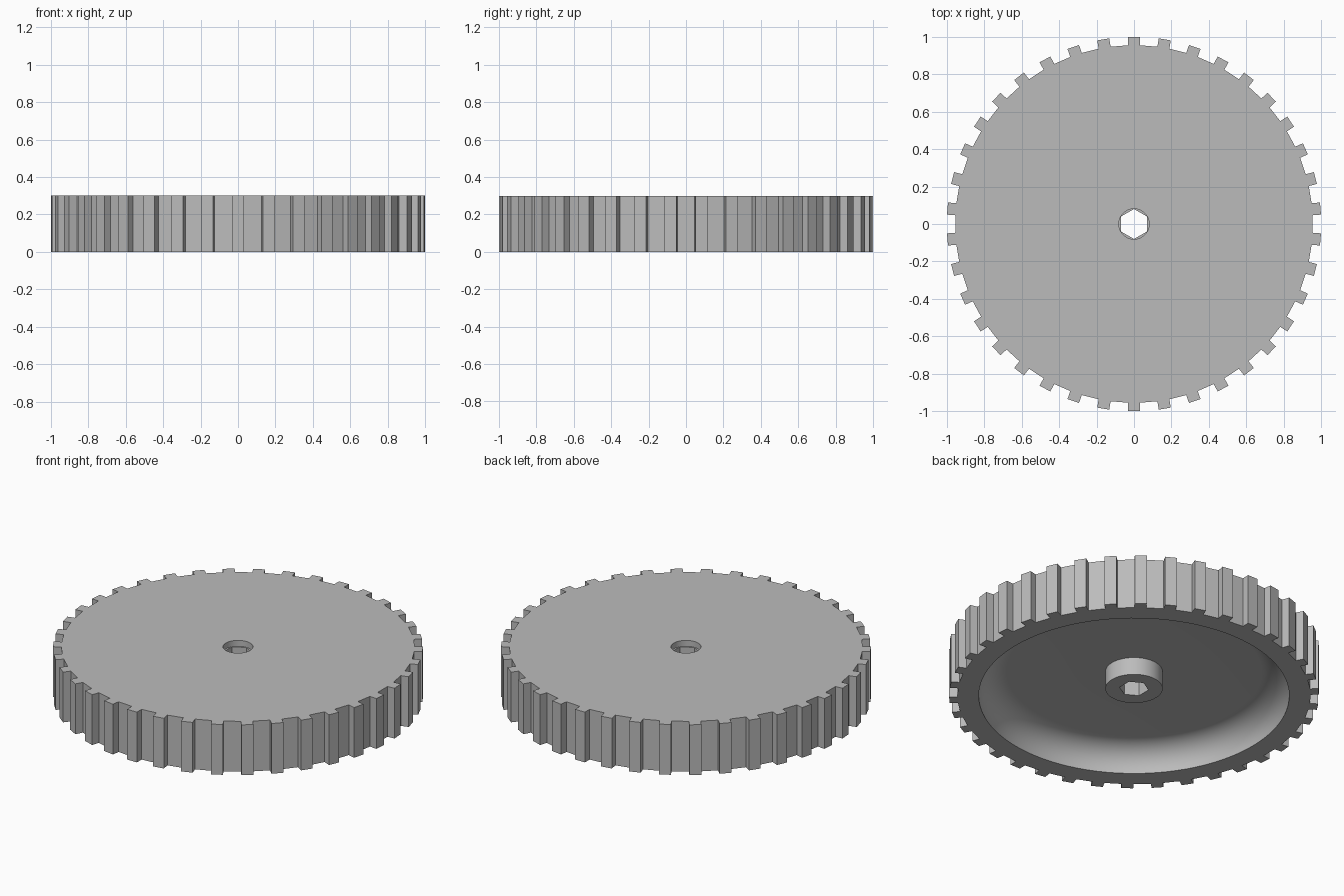
import bpy, bmesh, math
from mathutils import Matrix, Vector

if "Cube" in bpy.data.objects:
    bpy.data.objects.remove(bpy.data.objects["Cube"])

TEETH, TIP, ROOT, HALF_TOOTH, HEIGHT = 38, 1.0, 0.955, 0.0325, 0.3
RIM, FILLET, CEILING = 0.84, 0.15, 0.15
HUB, HUB_BOTTOM = 0.155, 0.045
BORE, SEAT_DEPTH = 0.08, 0.035

grey = bpy.data.materials.new("plain grey")
grey.use_nodes = True
colour = (0.5, 0.5, 0.5, 1)
grey.diffuse_color = colour
grey.node_tree.nodes["Principled BSDF"].inputs["Base Color"].default_value = colour


def make_object(name, bm):
    bmesh.ops.recalc_face_normals(bm, faces=bm.faces[:])
    mesh = bpy.data.meshes.new(name)
    bm.to_mesh(mesh)
    bm.free()
    mesh.materials.append(grey)
    obj = bpy.data.objects.new(name, mesh)
    bpy.context.collection.objects.link(obj)
    return obj


def prism(name, outline, z0, z1):
    bm = bmesh.new()
    face = bm.faces.new([bm.verts.new((x, y, z0)) for x, y in outline])
    new = bmesh.ops.extrude_face_region(bm, geom=[face])["geom"]
    verts = [v for v in new if isinstance(v, bmesh.types.BMVert)]
    bmesh.ops.translate(bm, verts=verts, vec=(0, 0, z1 - z0))
    return make_object(name, bm)


def ring(radius, sides):
    return [(radius * math.sin(2 * math.pi * i / sides),
             radius * math.cos(2 * math.pi * i / sides)) for i in range(sides)]


def lathe(name, profile, steps):
    bm = bmesh.new()
    verts = [bm.verts.new((r, 0, z)) for r, z in profile]
    edges = [bm.edges.new(pair) for pair in zip(verts, verts[1:])]
    bmesh.ops.spin(bm, geom=verts + edges, cent=(0, 0, 0), axis=(0, 0, 1),
                   angle=2 * math.pi, steps=steps)
    bmesh.ops.remove_doubles(bm, verts=bm.verts[:], dist=1e-5)
    return make_object(name, bm)


# Toothed disc: straight-sided teeth with flat gaps
outline = []
for i in range(TEETH):
    turn = Matrix.Rotation(-2 * math.pi * i / TEETH, 2)
    for x, y in ((-HALF_TOOTH, ROOT), (-HALF_TOOTH, TIP),
                 (HALF_TOOTH, TIP), (HALF_TOOTH, ROOT)):
        outline.append(turn @ Vector((x, y)))
gear = prism("gear_wheel", outline, 0, HEIGHT)

# Underside recess with a rounded wall, leaving a short hub
arc = [(RIM - FILLET + FILLET * math.cos(a), CEILING - FILLET + FILLET * math.sin(a))
       for a in (math.pi / 2 * i / 12 for i in range(13))]
recess = lathe("recess_cutter",
               [(0, -0.1), (RIM, -0.1)] + arc
               + [(HUB, CEILING), (HUB, HUB_BOTTOM), (0, HUB_BOTTOM)], 96)

# Hexagonal bore with a round seat at the top
bore = prism("bore_cutter", ring(BORE, 6), -0.2, HEIGHT + 0.2)
seat = prism("seat_cutter", ring(BORE + 0.001, 48), HEIGHT - SEAT_DEPTH, HEIGHT + 0.1)

bpy.context.view_layer.objects.active = gear
gear.select_set(True)
for cutter in (recess, bore, seat):
    cutter.hide_render = True
    cut = gear.modifiers.new(cutter.name, "BOOLEAN")
    cut.operation = "DIFFERENCE"
    cut.solver = "EXACT"
    cut.object = cutter
    bpy.ops.object.modifier_apply(modifier=cut.name)
    bpy.data.objects.remove(cutter)

bpy.ops.object.shade_smooth_by_angle(angle=math.radians(30))
